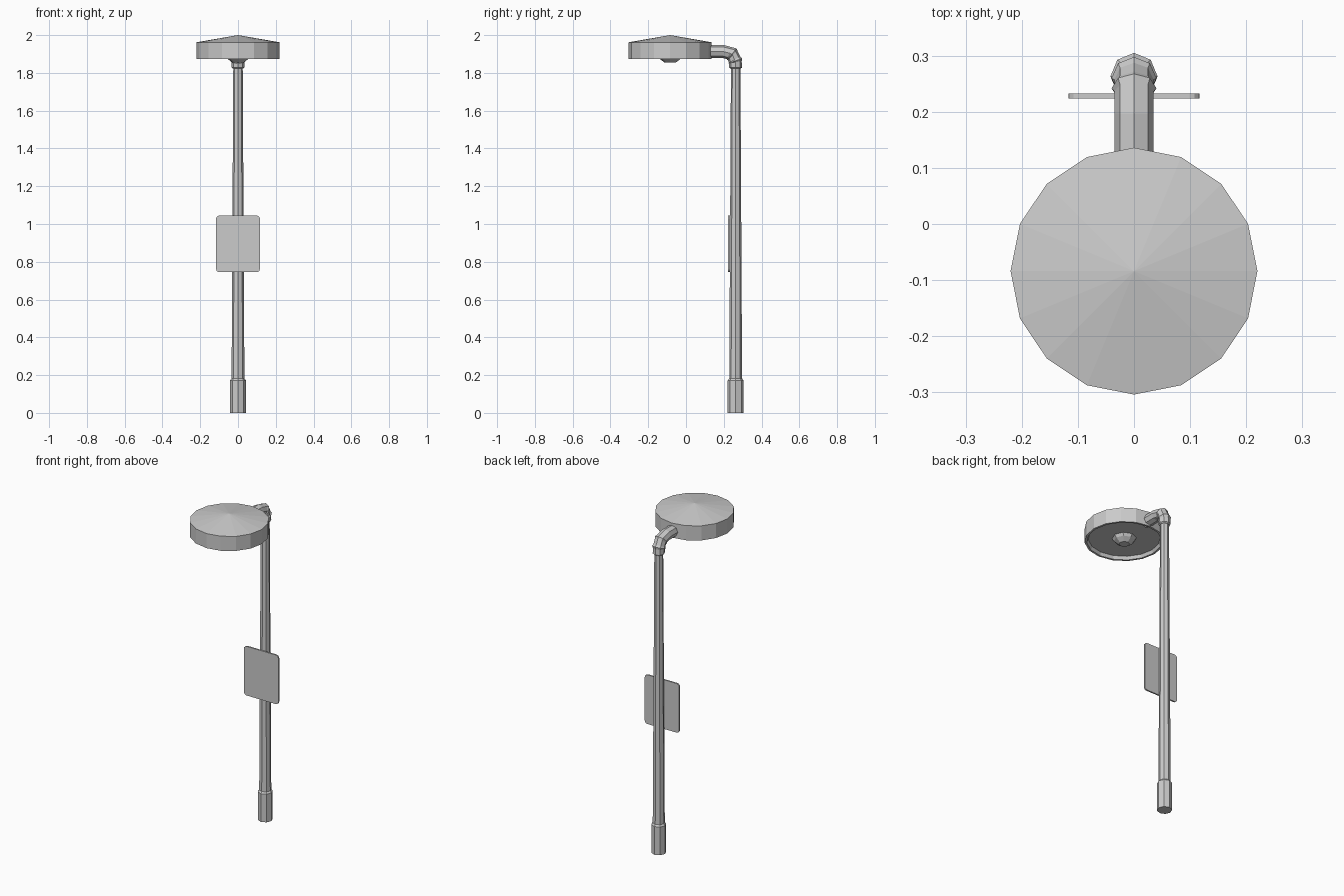
import bpy, bmesh, math
from mathutils import Vector, Matrix

cube = bpy.data.objects.get("Cube")
if cube:
    bpy.data.objects.remove(cube)

grey = bpy.data.materials.new("painted grey metal")
grey.use_nodes = True
colour = (0.6, 0.6, 0.6, 1)
grey.diffuse_color = colour
grey.node_tree.nodes["Principled BSDF"].inputs["Base Color"].default_value = colour

POLE_Y = 0.263
HEAD_Y = -0.084


def finish(name, bm):
    bmesh.ops.remove_doubles(bm, verts=bm.verts, dist=1e-5)
    bmesh.ops.recalc_face_normals(bm, faces=bm.faces)
    mesh = bpy.data.meshes.new(name)
    bm.to_mesh(mesh)
    bm.free()
    mesh.materials.append(grey)
    obj = bpy.data.objects.new(name, mesh)
    bpy.context.collection.objects.link(obj)
    return obj


def tube(name, rings, sides):
    """Loft polygon rings given as (y, z, radius, tilt in degrees) and cap the ends."""
    bm = bmesh.new()
    loops = []
    for y, z, r, tilt in rings:
        turn = Matrix.Rotation(math.radians(tilt), 3, 'X')
        angles = [2 * math.pi * i / sides for i in range(sides)]
        loops.append([bm.verts.new(Vector((0, y, z)) + turn @ Vector(
            (r * math.cos(a), r * math.sin(a), 0))) for a in angles])
    for a, b in zip(loops, loops[1:]):
        for i in range(sides):
            j = (i + 1) % sides
            bm.faces.new((a[i], a[j], b[j], b[i]))
    bm.faces.new(loops[0])
    bm.faces.new(loops[-1])
    return finish(name, bm)


def upright(name, y, profile, sides):
    return tube(name, [(y, z, r, 0) for z, r in profile], sides)


# Pole with its thicker foot
upright("pole", POLE_Y, [(0, 0.042), (0.172, 0.042), (0.182, 0.034), (1.84, 0.025)], 8)

# Bent fitting with a raised band at each bend, running into the arm
tube("elbow_and_arm", [
    (POLE_Y, 1.822, 0.026, 0),
    (POLE_Y, 1.828, 0.034, 0),
    (POLE_Y - 0.002, 1.857, 0.034, 8),
    (POLE_Y - 0.003, 1.863, 0.040, 20),
    (POLE_Y - 0.006, 1.870, 0.035, 30),
    (0.247, 1.894, 0.035, 45),
    (0.242, 1.899, 0.040, 50),
    (0.236, 1.903, 0.035, 60),
    (0.197, 1.913, 0.035, 90),
    (0.10, 1.913, 0.035, 90),
], 8)

# Lamp head: shallow cone roof, straight skirt, hollow underside
upright("lamp_head", HEAD_Y, [
    (1.892, 0.19), (1.892, 0.2), (1.873, 0.208), (1.873, 0.22),
    (1.962, 0.22), (2.0, 0.0005)], 16)

# Lens under the head
upright("lens", HEAD_Y, [(1.895, 0.07), (1.876, 0.058), (1.855, 0.03)], 8)

# Sign plate with rounded corners
bm = bmesh.new()
bmesh.ops.create_cube(bm, size=1, matrix=Matrix.Translation((0, 0.228, 0.895))
                      @ Matrix.Diagonal((0.233, 0.009, 0.3, 1)))
corners = [e for e in bm.edges if abs(e.verts[0].co.y - e.verts[1].co.y) > 0.005]
bmesh.ops.bevel(bm, geom=corners, offset=0.018, segments=3, profile=0.5, affect='EDGES')
finish("sign_plate", bm)
